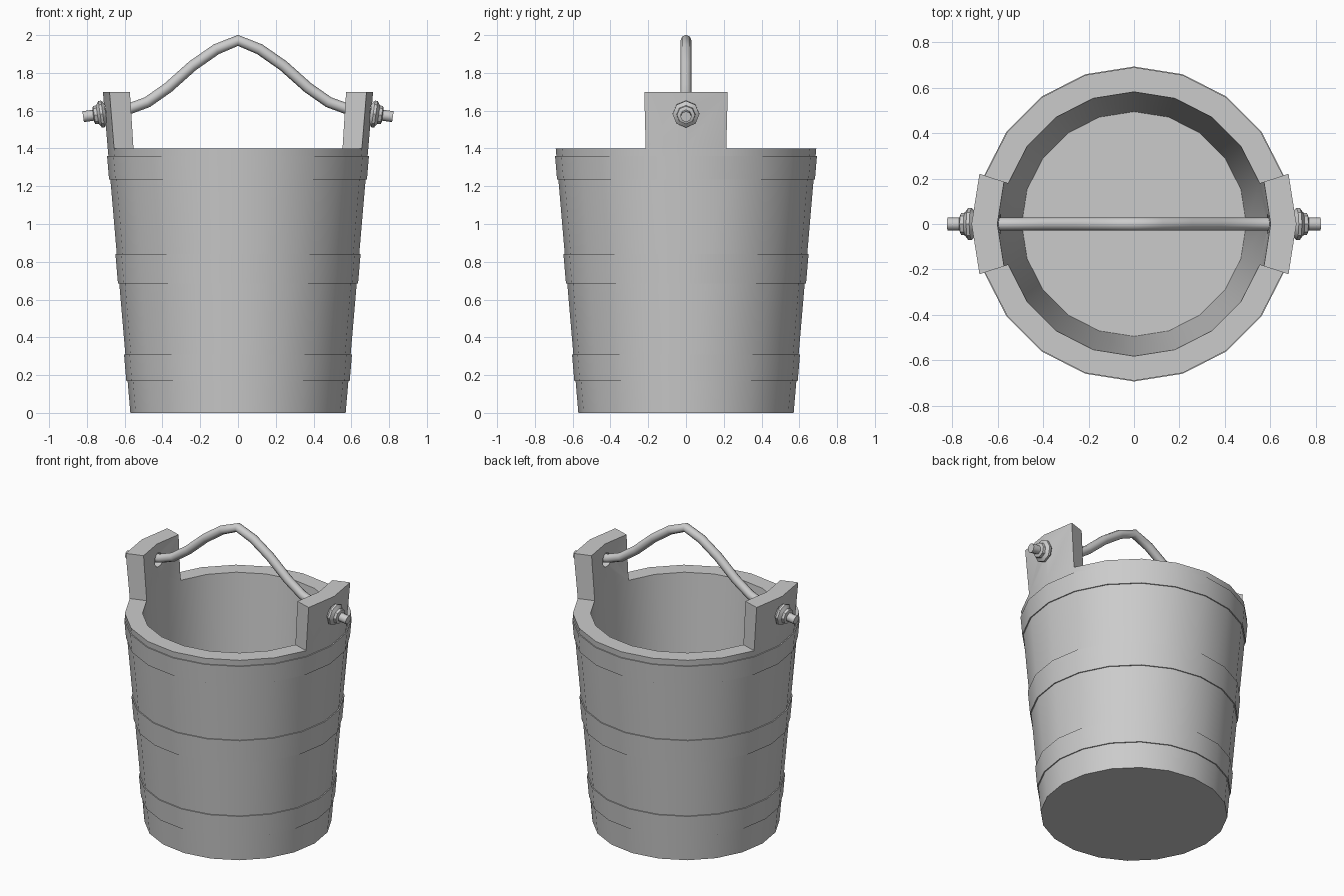
import bpy, bmesh
from math import cos, sin, pi, radians, atan2
from mathutils import Vector, Matrix

if "Cube" in bpy.data.objects:
    bpy.data.objects.remove(bpy.data.objects["Cube"])

N = 20                       # sides of the bucket


def outer(z):
    return 0.57 + 0.0855 * z


def inner(z):
    return 0.488 + 0.067 * z


def polar(r, z, i, n=N):
    a = 2 * pi * i / n
    return Vector((r * cos(a), r * sin(a), z))


def finish(name, bm):
    bmesh.ops.remove_doubles(bm, verts=bm.verts, dist=1e-5)
    bmesh.ops.recalc_face_normals(bm, faces=bm.faces)
    me = bpy.data.meshes.new(name)
    bm.to_mesh(me)
    bm.free()
    ob = bpy.data.objects.new(name, me)
    bpy.context.collection.objects.link(ob)
    return ob


def activate(ob):
    bpy.ops.object.select_all(action='DESELECT')
    ob.select_set(True)
    bpy.context.view_layer.objects.active = ob


def smooth(ob, angle=30):
    activate(ob)
    bpy.ops.object.shade_smooth_by_angle(angle=radians(angle))


def face(bm, *pts):
    bm.faces.new([bm.verts.new(p) for p in pts])


def lathe(name, profile, n, closed=False, mat=Matrix()):
    """Spin (radius, height) points around z, capping open ends."""
    bm = bmesh.new()
    pairs = list(zip(profile, profile[1:] + profile[:1]))
    for (r0, z0), (r1, z1) in (pairs if closed else pairs[:-1]):
        for i in range(n):
            face(bm, polar(r0, z0, i, n), polar(r0, z0, i + 1, n),
                 polar(r1, z1, i + 1, n), polar(r1, z1, i, n))
    if not closed:
        for r, z in (profile[0], profile[-1]):
            face(bm, *[polar(r, z, i, n) for i in range(n)])
    bmesh.ops.transform(bm, matrix=mat, verts=bm.verts)
    return finish(name, bm)


# Bucket body: tapered wall, floor and two raised ears
FLOOR, RIM, EAR = 0.1, 1.4, 1.7
bm = bmesh.new()
face(bm, *[polar(outer(0), 0, i) for i in range(N)])
face(bm, *[polar(inner(FLOOR), FLOOR, i) for i in range(N)])
ears = {0, N - 1, N // 2, N // 2 - 1}
for i in range(N):
    def strip(r0, z0, r1, z1):
        face(bm, polar(r0, z0, i), polar(r0, z0, i + 1),
             polar(r1, z1, i + 1), polar(r1, z1, i))
    strip(outer(0), 0, outer(RIM), RIM)
    strip(inner(FLOOR), FLOOR, inner(RIM), RIM)
    top = EAR if i in ears else RIM
    strip(outer(top), top, inner(top), top)
    if i in ears:
        strip(outer(RIM), RIM, outer(EAR), EAR)
        strip(inner(RIM), RIM, inner(EAR), EAR)
        side = i if i - 1 not in ears and i != 0 else i + 1
        face(bm, polar(outer(RIM), RIM, side), polar(outer(EAR), EAR, side),
             polar(inner(EAR), EAR, side), polar(inner(RIM), RIM, side))
body = finish("bucket_body", bm)

# Handle holes through both ears
bpy.ops.mesh.primitive_cylinder_add(vertices=12, radius=0.045, depth=2,
                                    location=(0, 0, 1.595), rotation=(0, pi / 2, 0))
cutter = bpy.context.object
cutter.hide_render = True
activate(body)
mod = body.modifiers.new("holes", 'BOOLEAN')
mod.operation, mod.object, mod.solver = 'DIFFERENCE', cutter, 'EXACT'
bpy.ops.object.modifier_apply(modifier=mod.name)
bpy.data.objects.remove(cutter)
smooth(body)

# Three hoops around the wall
for name, z0, z1 in (("lower", 0.17, 0.31), ("middle", 0.685, 0.84), ("upper", 1.235, 1.36)):
    t = 0.007
    smooth(lathe(name + "_hoop", [(outer(z0) - t, z0), (outer(z0) + t, z0),
                                  (outer(z1) + t, z1), (outer(z1) - t, z1)], N, True))

# Bent wire handle
half = [(0.115, 1.925), (0.24, 1.838), (0.37, 1.722), (0.48, 1.645), (0.57, 1.612),
        (0.70, 1.585), (0.82, 1.568)]
path = [(-x, z) for x, z in reversed(half)] + [(0, 1.972)] + half
bm = bmesh.new()
rings = []
for k, (x, z) in enumerate(path):
    a, b = path[max(k - 1, 0)], path[min(k + 1, len(path) - 1)]
    t = Vector((b[0] - a[0], 0, b[1] - a[1])).normalized()
    u = Vector((-t.z, 0, t.x))
    rings.append([Vector((x, 0, z)) + 0.029 * (cos(j * pi / 4) * u + sin(j * pi / 4) * Vector((0, 1, 0)))
                  for j in range(8)])
for a, b in zip(rings, rings[1:]):
    for j in range(8):
        face(bm, a[j], a[(j + 1) % 8], b[(j + 1) % 8], b[j])
face(bm, *rings[0])
face(bm, *rings[-1])
smooth(finish("handle", bm), 50)

# Washer and nut on each handle end
nut = [(0.055, 0.0), (0.071, 0.016), (0.071, 0.03), (0.05, 0.045), (0.048, 0.062), (0.035, 0.067)]
for name, s in (("right", 1), ("left", -1)):
    tilt = Matrix.Rotation(s * (pi / 2 + 0.14), 4, 'Y')
    smooth(lathe(name + "_nut", nut, 8, mat=Matrix.Translation((s * 0.70, 0, 1.585)) @ tilt), 40)
